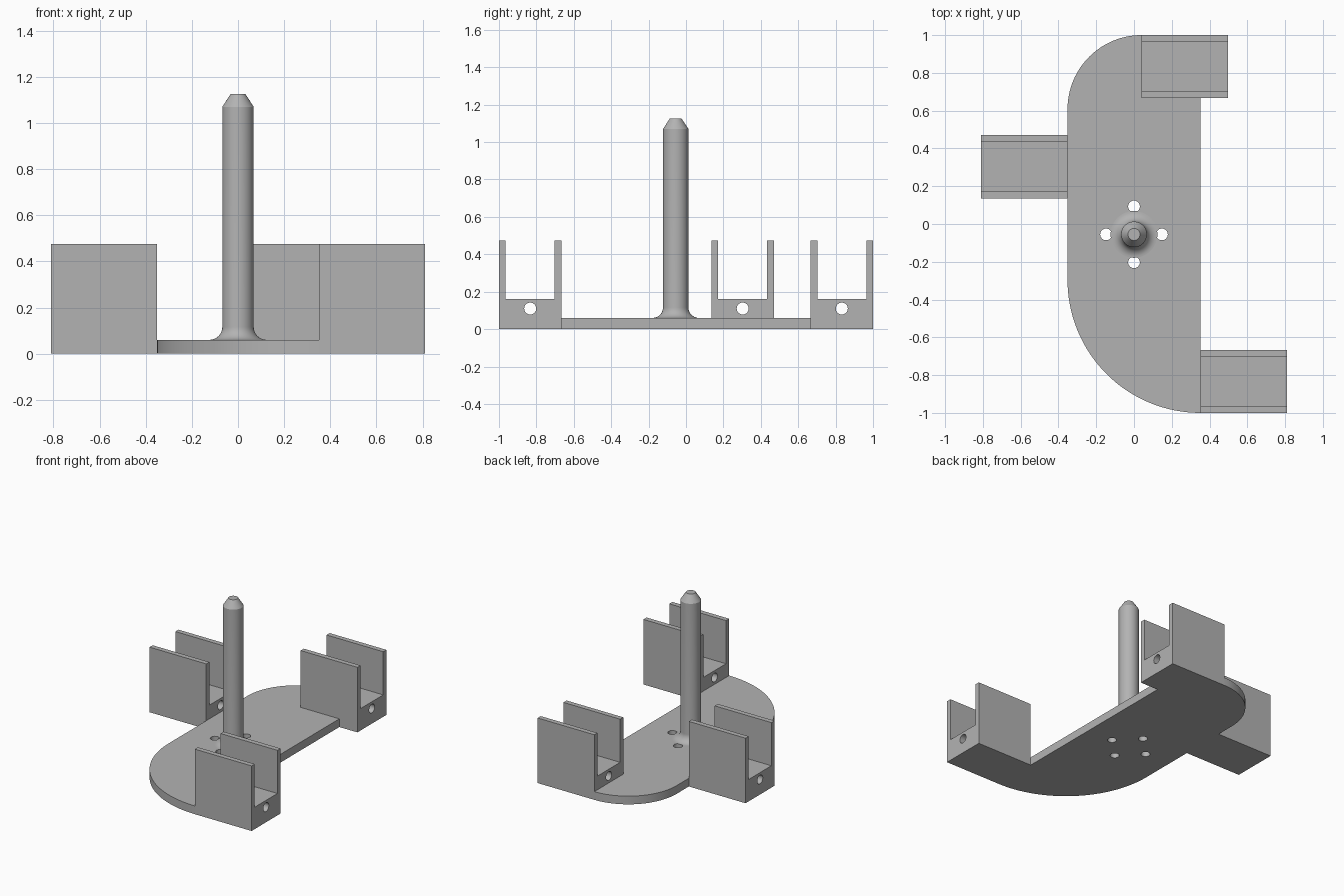
import bpy, bmesh, math
from mathutils import Matrix, Vector

cube = bpy.data.objects.get("Cube")
if cube:
    bpy.data.objects.remove(cube, do_unlink=True)

grey = bpy.data.materials.new("grey")
grey.use_nodes = True
grey.diffuse_color = (0.45, 0.45, 0.45, 1)
grey.node_tree.nodes["Principled BSDF"].inputs["Base Color"].default_value = grey.diffuse_color


def finish(bm, name):
    bmesh.ops.recalc_face_normals(bm, faces=bm.faces)
    mesh = bpy.data.meshes.new(name)
    bm.to_mesh(mesh)
    bm.free()
    mesh.materials.append(grey)
    obj = bpy.data.objects.new(name, mesh)
    bpy.context.collection.objects.link(obj)
    return obj


def prism(name, points, direction):
    """Extrude a closed outline along a direction."""
    bm = bmesh.new()
    face = bm.faces.new([bm.verts.new(p) for p in points])
    new = bmesh.ops.extrude_face_region(bm, geom=[face])["geom"]
    verts = [v for v in new if isinstance(v, bmesh.types.BMVert)]
    bmesh.ops.translate(bm, verts=verts, vec=direction)
    return finish(bm, name)


def smooth(obj):
    bpy.ops.object.select_all(action="DESELECT")
    obj.select_set(True)
    bpy.context.view_layer.objects.active = obj
    bpy.ops.object.shade_smooth_by_angle(angle=math.radians(30))


def drill(obj, centres, radius, depth, axis):
    """Cut round through holes along an axis."""
    turn = Vector((0, 0, 1)).rotation_difference(Vector(axis)).to_matrix().to_4x4()
    bm = bmesh.new()
    for c in centres:
        bmesh.ops.create_cone(bm, cap_ends=True, segments=32, radius1=radius,
                              radius2=radius, depth=depth,
                              matrix=Matrix.Translation(c) @ turn)
    cutter = finish(bm, "hole_cutter")
    cutter.hide_render = True
    mod = obj.modifiers.new("holes", "BOOLEAN")
    mod.operation, mod.solver, mod.object = "DIFFERENCE", "EXACT", cutter
    bpy.ops.object.select_all(action="DESELECT")
    obj.select_set(True)
    bpy.context.view_layer.objects.active = obj
    bpy.ops.object.modifier_apply(modifier=mod.name)
    bpy.data.objects.remove(cutter, do_unlink=True)
    smooth(obj)


def arc(cx, cy, r, start, end, steps=32):
    angles = [math.radians(start + (end - start) * i / steps) for i in range(steps + 1)]
    return [(cx + r * math.cos(a), cy + r * math.sin(a)) for a in angles]


HALF, PLATE, WIDTH, LENGTH = 0.352, 0.06, 0.334, 0.458
ROD_Y = -0.055

# Base plate: two rounded corners, notch for the back bracket
outline = (arc(0.04, 1 - 0.392, 0.392, 90, 180)
           + arc(HALF, -1 + 2 * HALF, 2 * HALF, 180, 270)
           + [(HALF, 1 - WIDTH), (0.04, 1 - WIDTH)])
plate = prism("base_plate", [(x, y, 0) for x, y in outline], (0, 0, PLATE))
drill(plate, [(0.148 * math.cos(k * math.pi / 2), ROD_Y + 0.148 * math.sin(k * math.pi / 2), PLATE / 2)
              for k in range(4)], 0.031, 0.3, (0, 0, 1))


# U-shaped brackets with a hole through the floor block
def bracket(name, x, y, wall=0.036, floor=0.16, top=0.475):
    half = [(WIDTH / 2, 0), (WIDTH / 2, top), (WIDTH / 2 - wall, top), (WIDTH / 2 - wall, floor)]
    profile = half + [(-u, z) for u, z in reversed(half)]
    obj = prism(name, [(x, y + u, z) for u, z in profile], (LENGTH, 0, 0))
    drill(obj, [(x + LENGTH / 2, y, 0.11)], 0.032, LENGTH + 0.2, (1, 0, 0))


bracket("front_bracket", HALF, -1 + WIDTH / 2)
bracket("back_bracket", 0.04, 1 - WIDTH / 2)
bracket("side_bracket", -HALF - LENGTH, 0.303)

# Centre rod: flared foot, straight shaft, chamfered tip
R, FLARE = 0.068, 0.056
profile = ([(0, PLATE)] + arc(R + FLARE, PLATE + FLARE, FLARE, 270, 180, 10)
           + [(R, 1.07), (0.032, 1.125), (0, 1.125)])
bm = bmesh.new()
verts = [bm.verts.new((r, ROD_Y, z)) for r, z in profile]
edges = [bm.edges.new(pair) for pair in zip(verts, verts[1:])]
bmesh.ops.spin(bm, geom=verts + edges, cent=(0, ROD_Y, 0), axis=(0, 0, 1),
               angle=2 * math.pi, steps=48, use_duplicate=False)
bmesh.ops.remove_doubles(bm, verts=bm.verts, dist=0.0001)
smooth(finish(bm, "centre_rod"))
